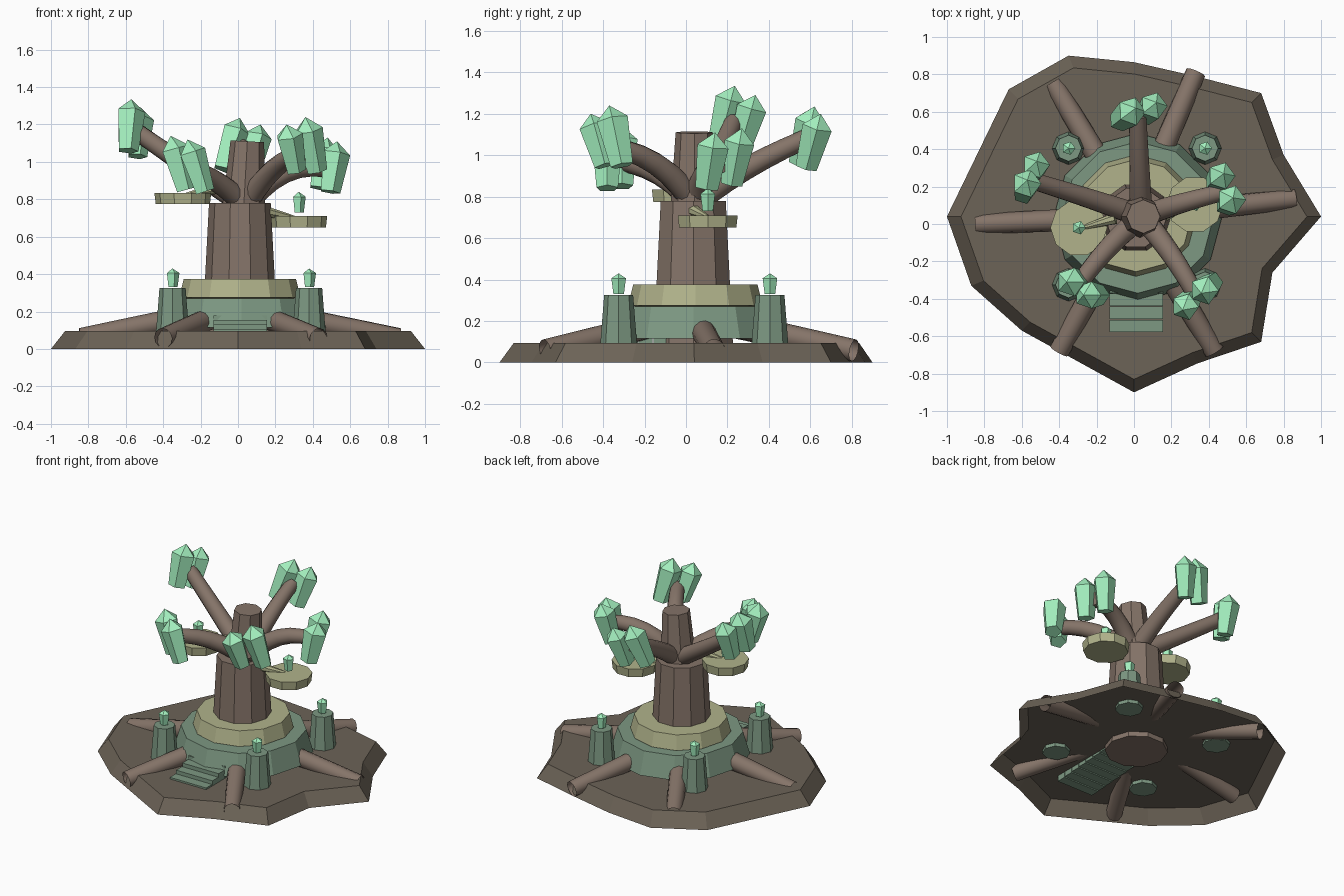
import bpy, bmesh, math
from mathutils import Vector

if "Cube" in bpy.data.objects:
    bpy.data.objects.remove(bpy.data.objects["Cube"])


def material(name, rgb):
    m = bpy.data.materials.new(name)
    m.diffuse_color = (*rgb, 1)
    m.use_nodes = True
    m.node_tree.nodes["Principled BSDF"].inputs["Base Color"].default_value = m.diffuse_color
    return m


EARTH = material("earth", (0.15, 0.125, 0.095))
BARK = material("bark", (0.235, 0.175, 0.14))
STONE = material("green_stone", (0.205, 0.315, 0.225))
MOSS = material("pale_moss", (0.44, 0.45, 0.26))
CRYSTAL = material("crystal", (0.37, 0.87, 0.52))


def finish(name, bm, mat, smooth=False):
    me = bpy.data.meshes.new(name)
    bmesh.ops.recalc_face_normals(bm, faces=bm.faces)
    bm.to_mesh(me)
    bm.free()
    me.materials.append(mat)
    ob = bpy.data.objects.new(name, me)
    bpy.context.collection.objects.link(ob)
    if smooth:
        for p in me.polygons:
            p.use_smooth = len(p.vertices) == 4
    return ob


def loft(name, points, radii, sides, mat, smooth=False, caps=True):
    """Rings swept along a path; zero radius makes a point."""
    pts = [Vector(p) for p in points]
    up = Vector((0, 0, 1))
    bm = bmesh.new()
    rings = []
    for i, (p, r) in enumerate(zip(pts, radii)):
        d = (pts[min(i + 1, len(pts) - 1)] - pts[max(i - 1, 0)]).normalized()
        q = up.rotation_difference(d)
        if r == 0:
            rings.append([bm.verts.new(p)])
        else:
            rings.append([bm.verts.new(p + q @ Vector((
                r * math.cos(math.tau * k / sides), r * math.sin(math.tau * k / sides), 0)))
                for k in range(sides)])
    for a, b in zip(rings, rings[1:]):
        for k in range(sides):
            j = (k + 1) % sides
            bm.faces.new((a[k], a[j], b[0]) if len(b) == 1 else (a[k], a[j], b[j], b[k]))
    for ring in (rings[0], rings[-1]):
        if caps and len(ring) > 1:
            bm.faces.new(ring)
    return finish(name, bm, mat, smooth)


def upright(name, x, y, levels, sides, mat):
    return loft(name, [(x, y, z) for r, z in levels], [r for r, z in levels], sides, mat)


def crystal(name, base, tip, r, taper=0.72):
    a, b = Vector(base), Vector(tip)
    loft(name, [a, a.lerp(b, 0.76), b], [r * taper, r, 0], 5, CRYSTAL)


def tube(name, p, m, q, r0, r1, caps=True):
    """Tapered limb following a quadratic curve through p, m, q."""
    p, m, q = Vector(p), Vector(m), Vector(q)
    c = 2 * m - (p + q) / 2
    ts = [i / 6 for i in range(7)]
    loft(name, [p * (1 - t) ** 2 + c * 2 * t * (1 - t) + q * t * t for t in ts],
         [r0 + (r1 - r0) * t for t in ts], 12, BARK, True, caps)


# Ground mound: open underneath, sloped rim
outline = [(1, .04), (.80, .37), (.68, .70), (.33, .79), (0, .865), (-.35, .90), (-.67, .72),
           (-1, .04), (-.87, -.33), (-.60, -.57), (0, -.90), (.34, -.745), (.68, -.63), (.74, -.26)]
bm = bmesh.new()
low = [bm.verts.new((x, y, 0)) for x, y in outline]
top = [bm.verts.new((x * .925, .03 + (y - .03) * .925, .095)) for x, y in outline]
for i in range(len(low)):
    j = (i + 1) % len(low)
    bm.faces.new((low[i], low[j], top[j], top[i]))
bm.faces.new(top)
finish("ground_mound", bm, EARTH)

# Stone plinth tiers
upright("lower_tier", .02, .035, [(.45, .115), (.405, .27)], 12, STONE)
upright("upper_tier", .01, .045, [(.285, .27), (.325, .275), (.30, .375)], 12, MOSS)

# Trunk
loft("trunk", [(.01, .035, .06), (.01, .035, .78)], [.203, .165], 10, BARK)
loft("upper_trunk", [(.03, .04, .75), (.05, .04, 1.11)], [.115, .09], 8, BARK)

# Roots, open at the ends
for i, (x, y) in enumerate([(.86, .135), (.33, .81), (-.43, .75), (-.84, 0), (-.40, -.68), (.43, -.68)]):
    tube(f"root_{i + 1}", (x * .2, y * .2 + .03, .19), (x * .6, y * .6 + .015, .125),
         (x, y, .058), .062, .054, False)

# Branches: middle, end, then two crystals as base and tip
branches = [
    ((.03, .28, .93), (.02, .58, 1.08), ((-.08, .55, .96), (.01, .62, 1.235)), ((.06, .58, .94), (.12, .65, 1.20))),
    ((-.22, .13, .94), (-.54, .23, 1.16), ((-.59, .16, 1.06), (-.57, .235, 1.335)), ((-.54, .26, 1.03), (-.52, .335, 1.29))),
    ((-.14, -.13, .91), (-.30, -.33, .97), ((-.28, -.31, .85), (-.36, -.31, 1.14)), ((-.18, -.38, .84), (-.27, -.38, 1.12))),
    ((.19, -.15, .96), (.33, -.38, 1.04), ((.42, -.31, .95), (.36, -.37, 1.24)), ((.31, -.39, .95), (.26, -.46, 1.20))),
    ((.25, .11, .94), (.48, .17, .96), ((.49, .10, .84), (.53, .14, 1.11)), ((.43, .22, .86), (.48, .27, 1.13))),
]
for i, (mid, end, c1, c2) in enumerate(branches):
    tube(f"branch_{i + 1}", (.04, .04, .77), mid, end, .062, .046)
    crystal(f"branch_crystal_{i + 1}a", *c1, .08)
    crystal(f"branch_crystal_{i + 1}b", *c2, .076)

# Corner pedestals with small crystals
for i, (sx, sy) in enumerate([(1, 1), (-1, 1), (-1, -1), (1, -1)]):
    x, y = .015 + .365 * sx, .04 + .365 * sy
    upright(f"pedestal_{i + 1}", x, y, [(.09, .07), (.07, .325)], 8, STONE)
    crystal(f"pedestal_crystal_{i + 1}", (x, y, .33), (x, y, .43), .037)

# Shelf platforms with supports and crystals
for side, x, y, z, sx in (("left", -.295, -.02, .775, -.10), ("right", .325, .105, .65, .14)):
    upright(f"{side}_shelf", x, y, [(.145, z), (.152, z + .06)], 10, MOSS)
    loft(f"{side}_shelf_support", [(sx, .03, z + .085), (x * .93, y, z + .05)], [.032, .012], 8, MOSS)
    crystal(f"{side}_shelf_crystal", (x, y, z + .08), (x, y, z + .19), .037)

# Front steps, carrying on under the plinth
for i in range(7):
    bm = bmesh.new()
    bmesh.ops.create_cube(bm, size=1)
    z0, z1 = .055 + .005 * i, .107 + .024 * i
    bmesh.ops.scale(bm, verts=bm.verts, vec=(.285, .066, z1 - z0))
    bmesh.ops.translate(bm, verts=bm.verts, vec=(.012, -.545 + .07 * i, (z0 + z1) / 2))
    finish(f"step_{i + 1}", bm, STONE)
